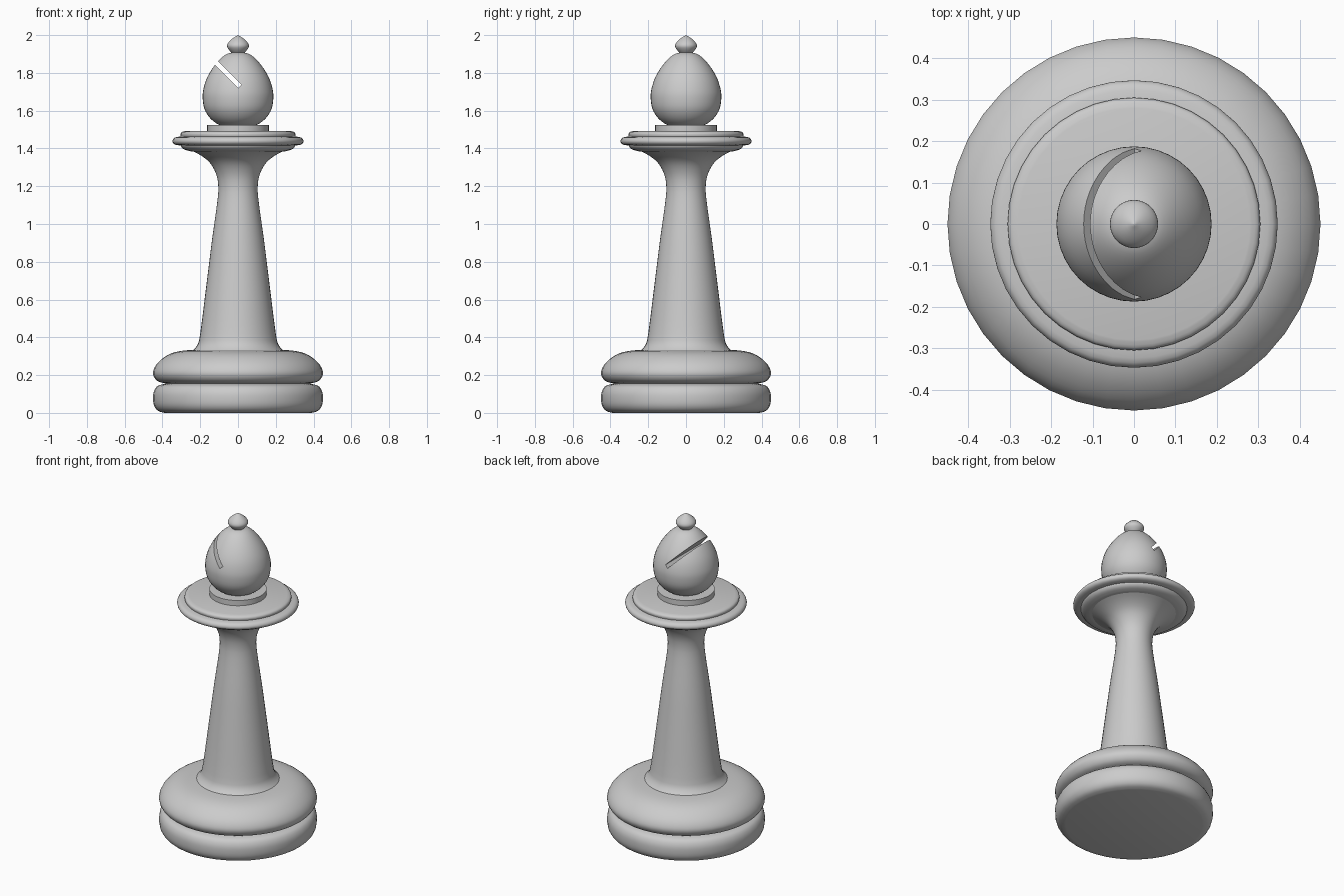
import bpy, bmesh, math
from mathutils import Vector

if "Cube" in bpy.data.objects:
    bpy.data.objects.remove(bpy.data.objects["Cube"])

SIDES = 40


def smooth_profile(pts, steps=3):
    """Catmull-Rom refinement of a (radius, z) profile."""
    p = [Vector(q) for q in pts]
    p = [p[0]] + p + [p[-1]]
    out = []
    for i in range(1, len(p) - 2):
        a, b, c, d = p[i - 1:i + 3]
        for s in range(steps):
            t = s / steps
            out.append(0.5 * (2 * b + (c - a) * t + (2 * a - 5 * b + 4 * c - d) * t * t
                              + (3 * b - a - 3 * c + d) * t ** 3))
    return out + [p[-1]]


def lathe(name, pts, steps=3, angle=40):
    """Revolve a bottom-to-top profile around z, capping both ends."""
    bm = bmesh.new()
    rings = []
    for r, z in smooth_profile(pts, steps):
        r = max(r, 0.001)
        rings.append([bm.verts.new((r * math.cos(2 * math.pi * k / SIDES),
                                    r * math.sin(2 * math.pi * k / SIDES), z))
                      for k in range(SIDES)])
    for lo, hi in zip(rings, rings[1:]):
        for k in range(SIDES):
            n = (k + 1) % SIDES
            bm.faces.new((lo[k], lo[n], hi[n], hi[k]))
    bm.faces.new(rings[0][::-1])
    bm.faces.new(rings[-1])
    mesh = bpy.data.meshes.new(name)
    bm.to_mesh(mesh)
    bm.free()
    ob = bpy.data.objects.new(name, mesh)
    bpy.context.collection.objects.link(ob)
    shade(ob, angle)
    return ob


def shade(ob, angle=40):
    bpy.ops.object.select_all(action='DESELECT')
    ob.select_set(True)
    bpy.context.view_layer.objects.active = ob
    bpy.ops.object.shade_smooth_by_angle(angle=math.radians(angle))


# Two stacked rounded base rings
lathe("base_lower_ring", [(0.39, 0), (0.425, 0.012), (0.445, 0.04), (0.45, 0.08),
                          (0.445, 0.115), (0.425, 0.143), (0.38, 0.155)])
lathe("base_upper_ring", [(0.38, 0.155), (0.425, 0.168), (0.447, 0.195), (0.448, 0.225),
                          (0.425, 0.265), (0.375, 0.305), (0.31, 0.327), (0.22, 0.335)])

# Tapering stem flaring into the collar
lathe("stem", [(0.24, 0.33), (0.215, 0.36), (0.2, 0.42), (0.167, 0.68), (0.137, 0.92),
               (0.108, 1.13), (0.105, 1.21), (0.118, 1.27), (0.15, 1.325),
               (0.2, 1.365), (0.26, 1.395)])

# Collar: under-lip, wide rim, upper plate
lathe("collar_under", [(0.25, 1.385), (0.285, 1.395), (0.302, 1.412), (0.302, 1.425)])
lathe("collar_rim", [(0.3, 1.415), (0.335, 1.421), (0.347, 1.438), (0.335, 1.457), (0.3, 1.464)])
lathe("collar_top", [(0.302, 1.46), (0.305, 1.475), (0.298, 1.486), (0.28, 1.492)])

# Neck disc
lathe("neck_disc", [(0.163, 1.488), (0.163, 1.525)], steps=1)

# Head with slanted slot
head = lathe("head", [(0.09, 1.522), (0.115, 1.533), (0.15, 1.563), (0.178, 1.61), (0.187, 1.665),
                      (0.184, 1.71), (0.168, 1.765), (0.138, 1.82), (0.098, 1.87),
                      (0.06, 1.9), (0.02, 1.91)])
bpy.ops.mesh.primitive_cube_add(size=1, location=(0.01 - 0.106, 0, 1.728 + 0.106),
                                rotation=(0, math.radians(45), 0))
cutter = bpy.context.object
cutter.name = "slot_cutter"
cutter.hide_render = True
cutter.scale = (0.3, 0.6, 0.024)
cut = head.modifiers.new("slot", 'BOOLEAN')
cut.operation = 'DIFFERENCE'
cut.solver = 'EXACT'
cut.object = cutter
bpy.context.view_layer.objects.active = head
bpy.ops.object.modifier_apply(modifier=cut.name)
bpy.data.objects.remove(cutter)
shade(head)

# Finial
lathe("finial", [(0.03, 1.903), (0.048, 1.922), (0.058, 1.942), (0.05, 1.962),
                 (0.028, 1.983), (0.0, 2.0)])
